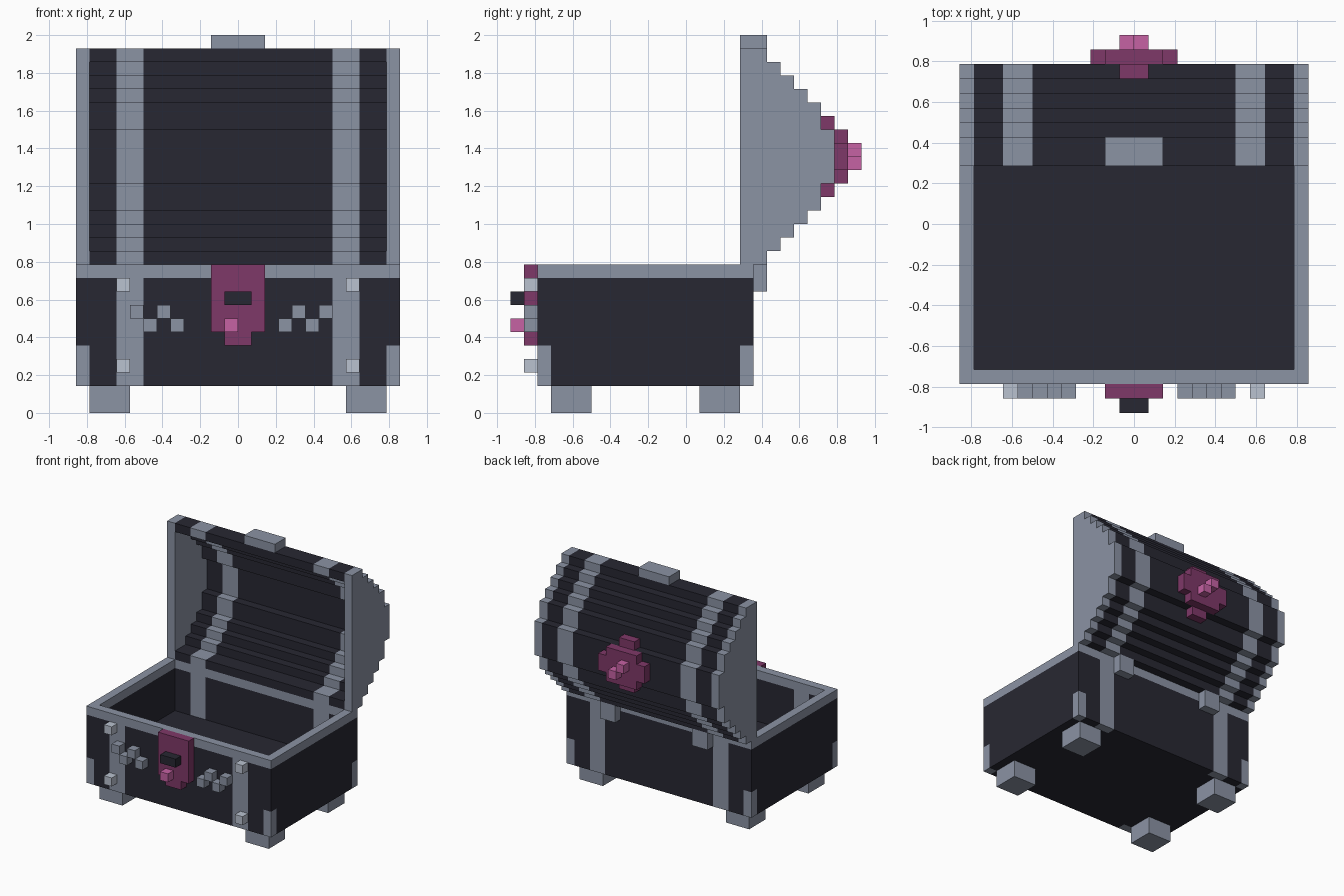
import bpy, bmesh

cube = bpy.data.objects.get("Cube")
if cube:
    bpy.data.objects.remove(cube, do_unlink=True)

U = 2 / 28  # size of one block


def material(name, rgb):
    linear = [((c / 255 + 0.055) / 1.055) ** 2.4 for c in rgb]
    m = bpy.data.materials.new(name)
    m.use_nodes = True
    m.diffuse_color = (*linear, 1)
    bsdf = m.node_tree.nodes["Principled BSDF"]
    bsdf.inputs["Base Color"].default_value = (*linear, 1)
    bsdf.inputs["Roughness"].default_value = 0.8
    return m


DARK = material("dark_slate", (39, 39, 50))
GREY = material("steel_grey", (139, 147, 164))
LIGHT = material("light_steel", (186, 194, 208))
PURPLE = material("plum", (127, 56, 104))
PINK = material("orchid", (198, 98, 164))


def finish(name, mat, bm):
    bmesh.ops.recalc_face_normals(bm, faces=bm.faces)
    mesh = bpy.data.meshes.new(name)
    bm.to_mesh(mesh)
    bm.free()
    mesh.materials.append(mat)
    bpy.context.collection.objects.link(bpy.data.objects.new(name, mesh))


def blocks(name, mat, *boxes):
    """Boxes given as (x0, x1, y0, y1, z0, z1) in block units, joined in one object."""
    bm = bmesh.new()
    for x0, x1, y0, y1, z0, z1 in boxes:
        verts = bmesh.ops.create_cube(bm, size=1)["verts"]
        for v in verts:
            v.co.x = U * (x1 if v.co.x > 0 else x0)
            v.co.y = U * (y1 if v.co.y > 0 else y0)
            v.co.z = U * (z1 if v.co.z > 0 else z0)
    finish(name, mat, bm)


def both(*boxes):
    """Boxes plus their mirror images across x."""
    return list(boxes) + [(-b[1], -b[0], *b[2:]) for b in boxes]


# Box: panels, straps, sides, corner brackets, floor, rim
panels, straps = [], []
for y0, y1 in ((-11, -10), (4, 5)):
    panels += [(-7, 7, y0, y1, 2, 10)] + both((9, 11, y0, y1, 2, 10))
    straps += both((7, 9, y0, y1, 2, 10))
blocks("box_panels", DARK, *panels)
blocks("box_straps", GREY, *straps)
blocks("box_sides", DARK, *both((11, 12, -10, 4, 2, 10), (11, 12, -11, -10, 5, 10), (11, 12, 4, 5, 5, 10)))
blocks("corner_brackets", GREY, *both((11, 12, -11, -10, 2, 5), (11, 12, 4, 5, 2, 5)))
blocks("box_floor", DARK, (-11, 11, -10, 4, 2, 5))
blocks("box_rim", GREY, (-12, 12, -11, -10, 10, 11), (-12, 12, 4, 5, 10, 11), *both((11, 12, -10, 4, 10, 11)))
blocks("feet", GREY, *both((8, 11, -10, -7, 0, 2), (8, 11, 1, 4, 0, 2)))
blocks("hinges", GREY, *both((5, 7, 5, 6, 9, 11)))

# Open lid: thin stepped shell, straps and solid ends; steps are (z0, z1, inner y, outer y)
STEPS = [(11, 12, 4, 6), (12, 13, 6, 7), (13, 14, 7, 8), (14, 15, 8, 9), (15, 17, 9, 10), (17, 21, 10, 11),
         (21, 23, 9, 10), (23, 24, 8, 9), (24, 25, 7, 8), (25, 26, 6, 7), (26, 27, 4, 6)]


def shell(*spans):
    return [(x0, x1, y0, y1, z0, z1) for x0, x1 in spans for z0, z1, y0, y1 in STEPS]


blocks("lid_panels", DARK, *shell((-11, -9), (-7, 7), (9, 11)))
blocks("lid_straps", GREY, *shell((-9, -7), (7, 9)))
blocks("lid_ends", GREY, *both(*[(11, 12, 4, y1, z0, z1) for z0, z1, _, y1 in STEPS]))
blocks("lid_handle", GREY, (-2, 2, 4, 6, 27, 28))

# Lid medallion on the back
blocks("medallion", PURPLE, (-2, 2, 11, 12, 17, 21), *both((2, 3, 11, 12, 18, 20)),
       (-1, 1, 10, 11, 21, 22), (-1, 1, 10, 11, 16, 17))
blocks("medallion_gems", PINK, (-1, 0, 12, 13, 19, 20), (0, 1, 12, 13, 18, 19))

# Lock on the front
blocks("lock_plate", PURPLE, (-2, 2, -12, -11, 6, 11), (-1, 1, -12, -11, 5, 6))
blocks("lock_slot", DARK, (-1, 1, -13, -12, 8, 9))
blocks("lock_gem", PINK, (-1, 0, -13, -12, 6, 7))

# Zigzag studs and bolts on the front
zigzag = []
for x, z in ((-8, 7), (-7, 6), (-6, 7), (-5, 6), (3, 6), (4, 7), (5, 6), (6, 7)):
    zigzag.append((x, x + 1, -12, -11, z, z + 1))
blocks("zigzag_studs", GREY, *zigzag)
blocks("strap_bolts", LIGHT, *both((8, 9, -12, -11, 9, 10), (8, 9, -12, -11, 3, 4)))
